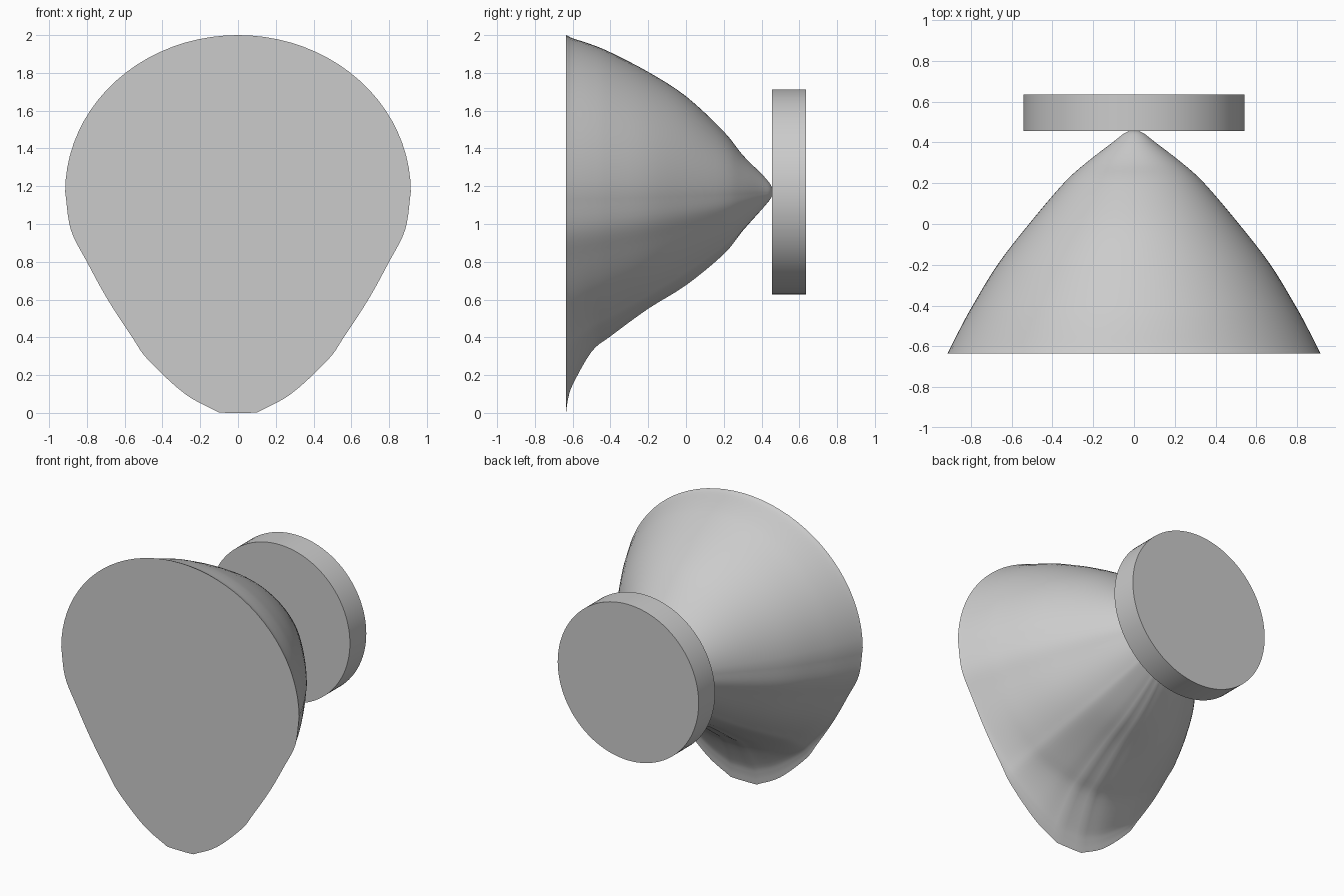
import bpy, bmesh, math
from mathutils import Vector

if "Cube" in bpy.data.objects:
    bpy.data.objects.remove(bpy.data.objects["Cube"])

AXIS_Z = 1.17

grey = bpy.data.materials.new("plain grey")
grey.use_nodes = True
grey.diffuse_color = (0.6, 0.6, 0.6, 1)
grey.node_tree.nodes["Principled BSDF"].inputs["Base Color"].default_value = (0.6, 0.6, 0.6, 1)


def smooth_points(points, steps):
    """Catmull-Rom curve through the given points."""
    pts = [Vector(p) for p in points]
    pts = [2 * pts[0] - pts[1]] + pts + [2 * pts[-1] - pts[-2]]
    out = []
    for a, b, c, d in zip(pts, pts[1:], pts[2:], pts[3:]):
        for i in range(steps):
            t = i / steps
            out.append(b + (c - a) * t / 2 + (2 * a - 5 * b + 4 * c - d) * t * t / 2
                       + (3 * b - a - 3 * c + d) * t ** 3 / 2)
    return out + [pts[-2]]


def finish(bm, name):
    bmesh.ops.recalc_face_normals(bm, faces=bm.faces)
    mesh = bpy.data.meshes.new(name)
    bm.to_mesh(mesh)
    bm.free()
    mesh.materials.append(grey)
    obj = bpy.data.objects.new(name, mesh)
    bpy.context.collection.objects.link(obj)
    bpy.ops.object.select_all(action="DESELECT")
    obj.select_set(True)
    bpy.context.view_layer.objects.active = obj
    bpy.ops.object.shade_smooth_by_angle(angle=math.radians(35))
    return obj


# Front outline: elliptical dome above, tapering to a short flat foot
upper = [Vector((0.915 * math.sin(a), 0.83 * math.cos(a)))
         for a in (math.pi / 2 * i / 20 for i in range(20))]
lower = smooth_points([(0.915, 0), (0.885, -0.2), (0.80, -0.37), (0.69, -0.57),
                       (0.56, -0.77), (0.475, -0.89), (0.28, -1.07), (0.1, -1.168)], 5)
half = upper + lower + [Vector((0.05, -1.17)), Vector((0, -1.17))]
outline = half + [Vector((-p.x, p.y)) for p in reversed(half[1:-1])]

# Depth, then the scale of the outline along the top, the sides and the bottom
sections = smooth_points([
    (-0.635, 1, 1, 1), (-0.625, 0.995, 0.994, 0.94), (-0.6, 0.98, 0.98, 0.872),
    (-0.5, 0.94, 0.925, 0.72), (-0.4, 0.89, 0.865, 0.65), (-0.2, 0.765, 0.732, 0.525),
    (0, 0.61, 0.563, 0.42), (0.2, 0.385, 0.377, 0.28), (0.3, 0.235, 0.257, 0.175),
    (0.4, 0.115, 0.115, 0.08), (0.44, 0.06, 0.06, 0.04), (0.455, 0.03, 0.03, 0.02)], 4)

# Flared body, lofted from front to back with a hollow under the chin
bm = bmesh.new()
rings = []
for y, top, side, bottom in sections:
    ring = []
    for p in outline:
        c = p.normalized().y
        k = side + (top - side) * c * c if c > 0 else side + (bottom - side) * c ** 6
        ring.append(bm.verts.new((p.x * k, y, AXIS_Z + p.y * k)))
    rings.append(ring)
n = len(outline)
for a, b in zip(rings, rings[1:]):
    for i in range(n):
        j = (i + 1) % n
        bm.faces.new((a[i], a[j], b[j], b[i]))
bm.faces.new(rings[0])
bm.faces.new(rings[-1])
finish(bm, "flared_body")

# Round mounting disc behind the body
bm = bmesh.new()
bmesh.ops.create_cone(bm, cap_ends=True, segments=96, radius1=0.542, radius2=0.542, depth=0.18)
for v in bm.verts:
    v.co = Vector((v.co.x, 0.545 + v.co.z, AXIS_Z + v.co.y))
finish(bm, "mounting_disc")
